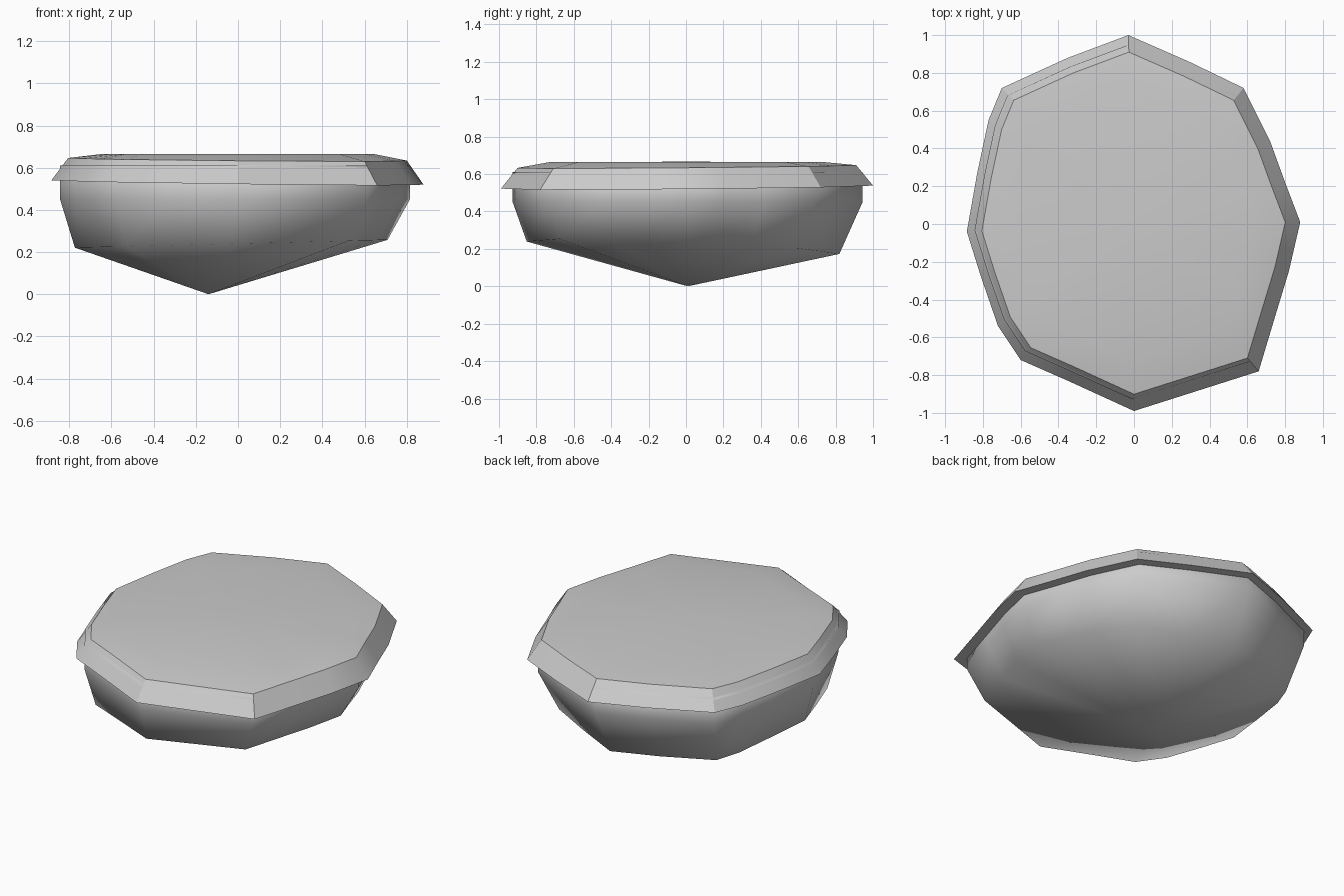
import bpy
import bmesh
import math

cube = bpy.data.objects.get("Cube")
if cube:
    bpy.data.objects.remove(cube, do_unlink=True)

# Plain grey stone
stone = bpy.data.materials.new("grey_stone")
stone.use_nodes = True
GREY = (0.6, 0.6, 0.6, 1)
stone.diffuse_color = GREY
stone.node_tree.nodes["Principled BSDF"].inputs["Base Color"].default_value = GREY

# Uneven eight-cornered outline with slightly bulging sides, anticlockwise from the front
OUTLINE = [(0, -0.99), (0.66, -0.78), (0.75, -0.48), (0.82, -0.25), (0.88, 0.01),
           (0.80, 0.22), (0.72, 0.44), (0.58, 0.72), (0.29, 0.86), (-0.03, 1.0),
           (-0.35, 0.88), (-0.70, 0.72), (-0.77, 0.55), (-0.83, 0.27), (-0.885, -0.04),
           (-0.81, -0.28), (-0.72, -0.54), (-0.60, -0.72), (-0.35, -0.83)]


def ring(scale, height, dx=0.0, dy=0.0):
    """Scaled copy of the outline; height is a function of x and y."""
    pts = []
    for x, y in OUTLINE:
        px, py = x * scale + dx, y * scale + dy
        pts.append((px, py, height(px, py)))
    return pts


def loft(name, rings, bottom_tip=None, top_tip=None, angle=180):
    """Skin a stack of rings, closing each end with a fan or a flat face."""
    bm = bmesh.new()
    loops = [[bm.verts.new(p) for p in r] for r in rings]
    n = len(OUTLINE)
    for low, high in zip(loops, loops[1:]):
        for i in range(n):
            j = (i + 1) % n
            bm.faces.new((low[i], low[j], high[j], high[i]))
    for loop, tip in ((loops[0], bottom_tip), (loops[-1], top_tip)):
        if tip is None:
            bm.faces.new(loop)
        else:
            v = bm.verts.new(tip)
            for i in range(n):
                bm.faces.new((loop[i], loop[(i + 1) % n], v))
    bmesh.ops.recalc_face_normals(bm, faces=bm.faces)
    mesh = bpy.data.meshes.new(name)
    bm.to_mesh(mesh)
    bm.free()
    mesh.materials.append(stone)
    obj = bpy.data.objects.new(name, mesh)
    bpy.context.collection.objects.link(obj)
    bpy.ops.object.select_all(action='DESELECT')
    obj.select_set(True)
    bpy.context.view_layer.objects.active = obj
    if angle < 180:
        bpy.ops.object.shade_smooth_by_angle(angle=math.radians(angle))
    else:
        bpy.ops.object.shade_smooth()
    return obj


# Lower rock: upright walls tapering to a shallow off-centre point
def shoulder(x, y):
    return 0.24 + 0.025 * x - 0.08 * max(y, 0)


loft("rock_base",
     [ring(0.84, shoulder, -0.03, -0.02),
      ring(0.94, lambda x, y: 0.45, -0.012, 0.004),
      ring(0.94, lambda x, y: 0.61, -0.012, 0.004)],
     bottom_tip=(-0.14, 0.01, 0))


# Overhanging slab with a sloped rim and a faintly domed top
def rim(x, y):
    return 0.53 - 0.012 * x + 0.008 * y


loft("top_slab",
     [ring(1.0, rim),
      ring(0.91, lambda x, y: 0.64 - 0.008 * x + 0.008 * y),
      ring(0.73, lambda x, y: 0.665)],
     top_tip=(0, 0, 0.666), angle=30)
